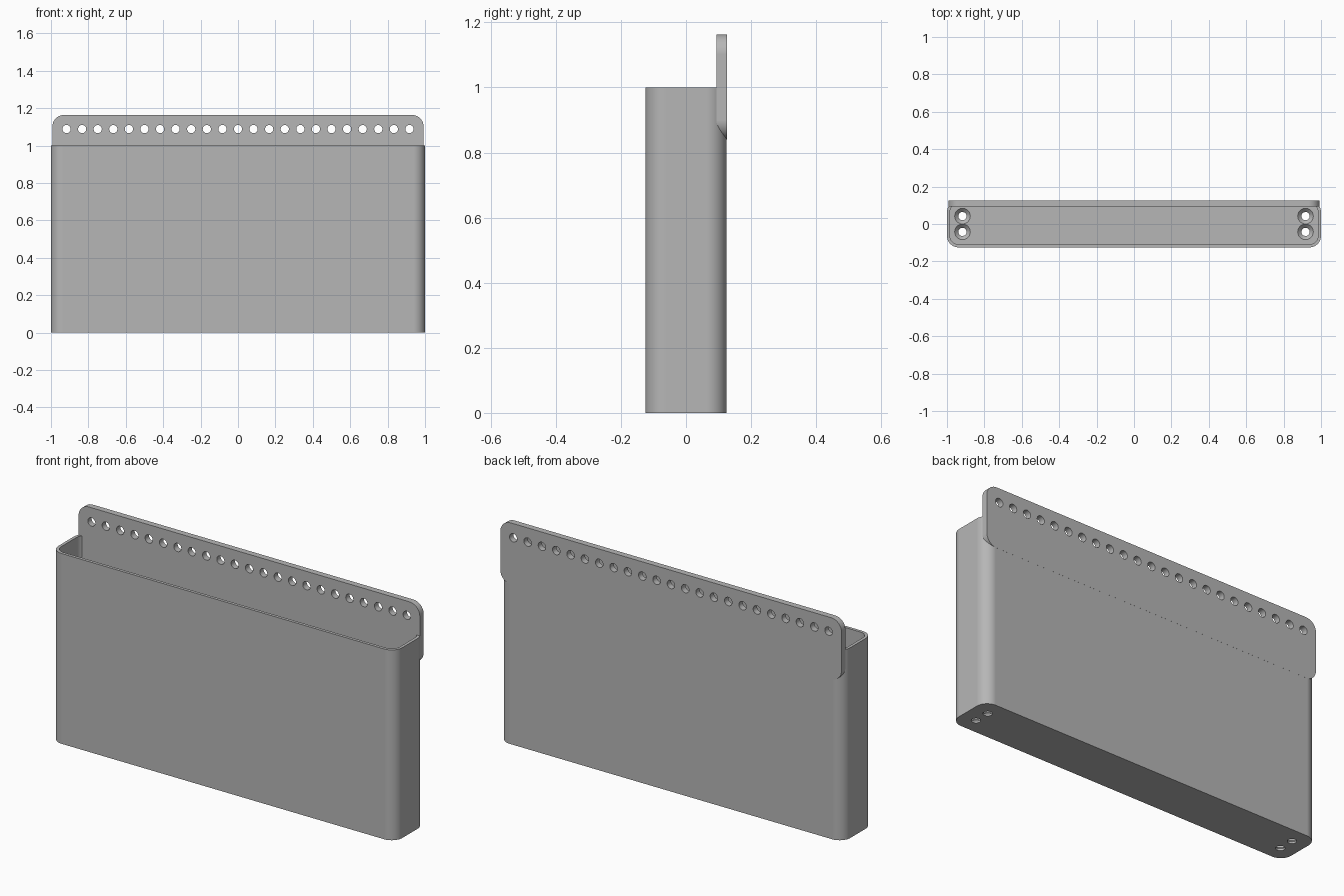
import bpy, bmesh, math
from mathutils import Matrix, Vector

old = bpy.data.objects.get("Cube")
if old:
    bpy.data.objects.remove(old, do_unlink=True)

WALL, FLOOR, HOLE_R = 0.016, 0.03, 0.022
PLATE_X, PLATE_FRONT, PLATE_BACK = 0.992, 0.093, 0.1253

grey = bpy.data.materials.new("matte grey")
grey.use_nodes = True
colour = (0.47, 0.47, 0.47, 1)
grey.diffuse_color = colour
grey.node_tree.nodes["Principled BSDF"].inputs["Base Color"].default_value = colour


def make_object(name, bm):
    bmesh.ops.recalc_face_normals(bm, faces=bm.faces)
    mesh = bpy.data.meshes.new(name)
    bm.to_mesh(mesh)
    bm.free()
    mesh.materials.append(grey)
    obj = bpy.data.objects.new(name, mesh)
    bpy.context.collection.objects.link(obj)
    return obj


def rounded_prism(name, half_w, half_h, radius, low, high, matrix=Matrix(), steps=10):
    """Extrude a rounded rectangle from low to high along local z."""
    bm = bmesh.new()
    verts = []
    for q, (sx, sy) in enumerate([(1, 1), (-1, 1), (-1, -1), (1, -1)]):
        for i in range(steps + 1):
            a = (q + i / steps) * math.pi / 2
            p = Vector((sx * (half_w - radius) + radius * math.cos(a),
                        sy * (half_h - radius) + radius * math.sin(a), low))
            verts.append(bm.verts.new(p))
    face = bm.faces.new(verts)
    ext = bmesh.ops.extrude_face_region(bm, geom=[face])["geom"]
    bmesh.ops.translate(bm, vec=(0, 0, high - low),
                        verts=[v for v in ext if isinstance(v, bmesh.types.BMVert)])
    bm.transform(matrix)
    return make_object(name, bm)


def hole_cutter(name, centres, r1, r2, depth, rotation=Matrix()):
    bm = bmesh.new()
    for c in centres:
        bmesh.ops.create_cone(bm, cap_ends=True, segments=24, radius1=r1, radius2=r2,
                              depth=depth, matrix=Matrix.Translation(c) @ rotation)
    return make_object(name, bm)


def activate(obj):
    bpy.ops.object.select_all(action="DESELECT")
    obj.select_set(True)
    bpy.context.view_layer.objects.active = obj


def cut(obj, cutter):
    activate(obj)
    mod = obj.modifiers.new("cut", "BOOLEAN")
    mod.operation, mod.solver, mod.object = "DIFFERENCE", "EXACT", cutter
    bpy.ops.object.modifier_apply(modifier=mod.name)
    bpy.data.objects.remove(cutter, do_unlink=True)


def finish(obj):
    activate(obj)
    bpy.ops.object.shade_smooth_by_angle(angle=math.radians(30))
    mod = obj.modifiers.new("flat face normals", "WEIGHTED_NORMAL")
    mod.keep_sharp = True


# Open-topped narrow bin
bin_body = rounded_prism("bin_body", 1, 0.125, 0.062, 0, 1)
cut(bin_body, rounded_prism("cavity", 1 - WALL, 0.125 - WALL, 0.062 - WALL, FLOOR, 1.2))

# Countersunk screw holes in the floor
screws = [(x, y) for x in (-0.917, 0.917) for y in (-0.042, 0.042)]
cut(bin_body, hole_cutter("screw_holes", [(x, y, 0) for x, y in screws], HOLE_R, HOLE_R, 0.2))
cut(bin_body, hole_cutter("countersinks", [(x, y, FLOOR - 0.01) for x, y in screws],
                          HOLE_R, 0.042, 0.0202))

# Hanging plate, flush with the back of the bin
upright = Matrix.Translation((0, 0, 1.0015)) @ Matrix.Rotation(math.pi / 2, 4, "X")
hanging_plate = rounded_prism("hanging_plate", PLATE_X, 0.1615, 0.06,
                              -PLATE_BACK, -PLATE_FRONT, upright)

# Row of mounting holes along the plate's top
row = [(i / 12, 0.11, 1.088) for i in range(-11, 12)]
cut(hanging_plate, hole_cutter("mounting_holes", row, HOLE_R, HOLE_R, 0.2,
                               Matrix.Rotation(math.pi / 2, 4, "X")))

for part in (bin_body, hanging_plate):
    finish(part)
